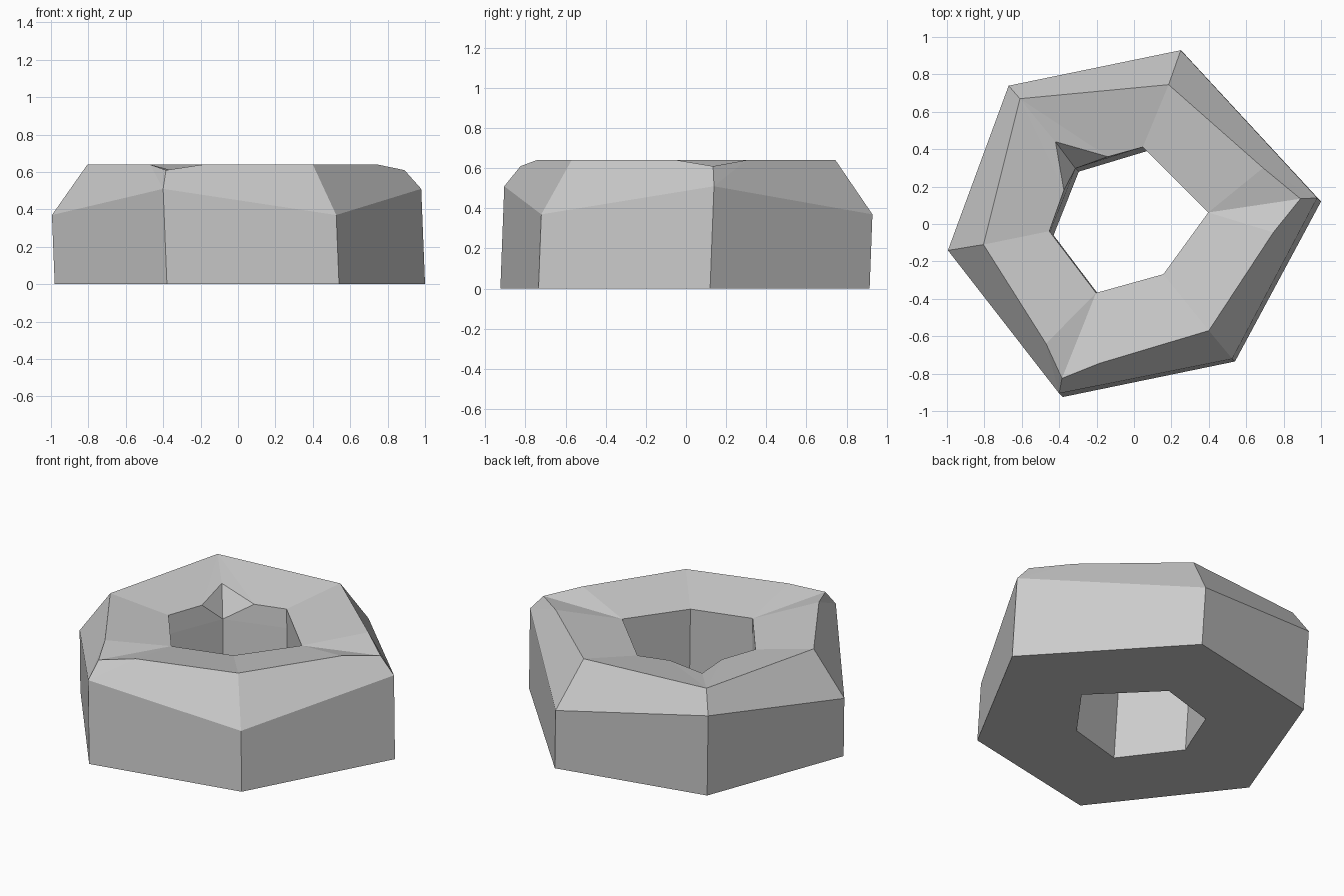
import bpy
import bmesh
from mathutils import Vector

# Remove the default cube
cube = bpy.data.objects.get("Cube")
if cube:
    bpy.data.objects.remove(cube, do_unlink=True)


def lean(point, height):
    """Raise a ground point along the slightly tilted axis of the nut."""
    x, y = point
    return Vector((x - 0.04 * height, y + 0.038 * height, height))


def make_ring(bm, groups):
    """Create the vertices of a ring, grouped by the corner they belong to."""
    return [[bm.verts.new(co) for co in group] for group in groups]


def bridge(bm, lower, upper):
    """Join two rings: one face per side, and a fan at each cut corner."""
    count = len(lower)
    for i in range(count):
        a, b = lower[i], upper[i]
        a_next, b_next = lower[(i + 1) % count], upper[(i + 1) % count]
        bm.faces.new((a[-1], a_next[0], b_next[0], b[-1]))
        for first, second in zip(a, a[1:]):
            bm.faces.new((first, second, b[0]))
        for first, second in zip(b, b[1:]):
            bm.faces.new((a[0], second, first))


# Hexagon corners on the ground: outside and bore, counter-clockwise from back right
outer = [(-0.65, 0.72), (-0.98, -0.155), (-0.38, -0.925),
         (0.54, -0.735), (1.0, 0.12), (0.265, 0.915)]
bore = [(-0.295, 0.28), (-0.43, -0.06), (-0.18, -0.39),
        (0.18, -0.29), (0.42, 0.04), (0.07, 0.39)]

base_ring = [[lean(p, 0)] for p in outer]
# Top of the side walls, alternately high and low
wall_ring = [[lean(p, 0.37 if i % 2 else 0.51)] for i, p in enumerate(outer)]

# Crest of the top, with two clipped corners
top = 0.64
crest_ring = [
    [(-0.61, 0.67, top)],
    [(-0.805, -0.11, top)],
    [(-0.47, -0.64, top), (-0.385, -0.825, 0.61), (-0.185, -0.745, top)],
    [(0.4, -0.57, top)],
    [(0.745, -0.045, top), (0.89, 0.135, 0.61), (0.69, 0.3, top)],
    [(0.185, 0.745, top)],
]

# Dished rim of the bore, with a notch at one corner
rim = 0.57
rim_ring = [[lean(p, rim)] for p in bore]
rim_ring[0] = [(-0.14, 0.36, rim), (-0.42, 0.44, 0.595), (-0.375, 0.18, rim)]
notch_ring = [[lean(p, 0.455)] for p in bore]
bore_ring = [[lean(p, 0)] for p in bore]

# Skin the closed loop of rings
bm = bmesh.new()
rings = [make_ring(bm, r) for r in (base_ring, wall_ring, crest_ring,
                                    rim_ring, notch_ring, bore_ring)]
for lower, upper in zip(rings, rings[1:] + rings[:1]):
    bridge(bm, lower, upper)
bmesh.ops.recalc_face_normals(bm, faces=bm.faces)
mesh = bpy.data.meshes.new("hex_nut")
bm.to_mesh(mesh)
bm.free()

# Single plain grey
grey = bpy.data.materials.new("plain_grey")
grey.use_nodes = True
colour = (0.6, 0.6, 0.6, 1)
grey.diffuse_color = colour
grey.node_tree.nodes["Principled BSDF"].inputs["Base Color"].default_value = colour
mesh.materials.append(grey)

nut = bpy.data.objects.new("hex_nut", mesh)
bpy.context.collection.objects.link(nut)
